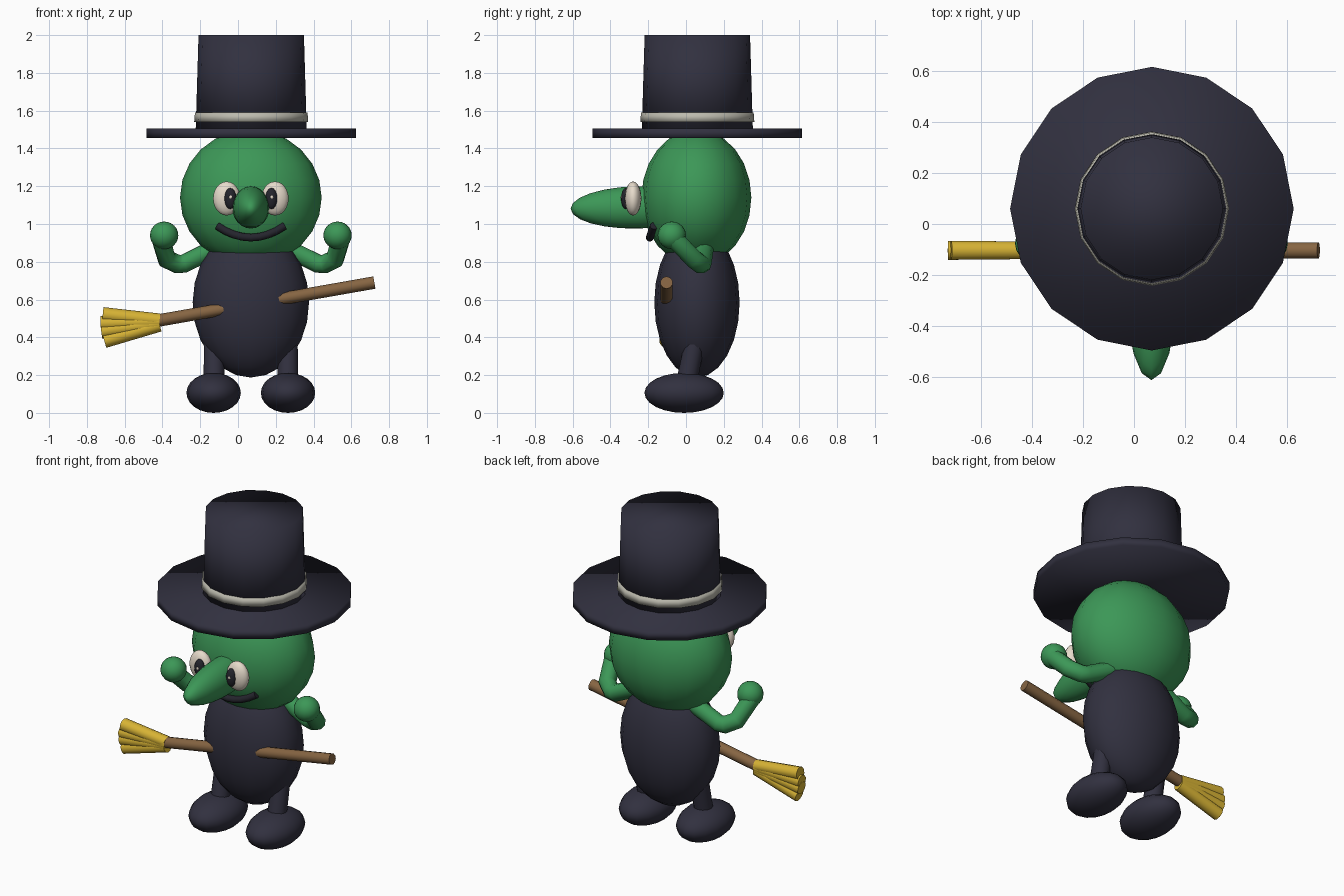
import bpy
import math
from mathutils import Vector

if "Cube" in bpy.data.objects:
    bpy.data.objects.remove(bpy.data.objects["Cube"])

CX = 0.068   # figure's middle line in x
CY = 0.058   # figure's middle in y


def material(name, rgb):
    m = bpy.data.materials.new(name)
    m.diffuse_color = (*rgb, 1)
    m.use_nodes = True
    m.node_tree.nodes["Principled BSDF"].inputs["Base Color"].default_value = m.diffuse_color
    return m


DARK = material("dark cloth", (0.031, 0.030, 0.050))
GREEN = material("green skin", (0.045, 0.31, 0.095))
CREAM = material("cream eye", (0.80, 0.71, 0.60))
BLACK = material("black", (0.018, 0.018, 0.026))
BAND = material("grey band", (0.50, 0.49, 0.42))
WOOD = material("brown wood", (0.24, 0.13, 0.055))
STRAW = material("yellow straw", (0.68, 0.45, 0.035))


def finish(ob, name, mat, smooth=True):
    ob.name = name
    ob.data.materials.append(mat)
    if smooth:
        bpy.ops.object.shade_smooth()
    return ob


def ball(name, loc, radii, mat, seg=16, rings=12, tilt=(0, 0, 0)):
    bpy.ops.mesh.primitive_uv_sphere_add(segments=seg, ring_count=rings, radius=1,
                                         location=loc, rotation=tilt)
    bpy.context.object.scale = radii
    return finish(bpy.context.object, name, mat)


def drum(name, z0, z1, r0, r1, mat, sides=16):
    bpy.ops.mesh.primitive_cone_add(vertices=sides, radius1=r0, radius2=r1, depth=z1 - z0,
                                    location=(CX + 0.002, CY + 0.002, (z0 + z1) / 2))
    return finish(bpy.context.object, name, mat)


def rod(name, a, b, r0, r1, mat, sides=10):
    a, b = Vector(a), Vector(b)
    d = b - a
    bpy.ops.mesh.primitive_cone_add(vertices=sides, radius1=r0, radius2=r1, depth=d.length,
                                    location=(a + b) / 2,
                                    rotation=d.to_track_quat('Z', 'Y').to_euler())
    ob = finish(bpy.context.object, name, mat)
    bpy.ops.object.shade_smooth_by_angle(angle=math.radians(50))
    return ob


def tube(name, pts, r, mat):
    cu = bpy.data.curves.new(name, 'CURVE')
    cu.dimensions = '3D'
    cu.bevel_depth = r
    cu.bevel_resolution = 3
    cu.use_fill_caps = True
    sp = cu.splines.new('POLY')
    sp.points.add(len(pts) - 1)
    for p, co in zip(sp.points, pts):
        p.co = (*co, 1)
    sp.use_smooth = True
    ob = bpy.data.objects.new(name, cu)
    bpy.context.collection.objects.link(ob)
    cu.materials.append(mat)
    return ob


# Body and head
ball("body", (CX, CY, 0.585), (0.308, 0.226, 0.398), DARK)
ball("head", (CX, CY - 0.003, 1.14), (0.375, 0.291, 0.36), GREEN)
ball("nose", (CX, -0.255, 1.088), (0.099, 0.356, 0.112), GREEN, tilt=(0.02, 0, 0))

# Mouth: a smiling arc
mouth = []
for i in range(9):
    t = i / 4 - 1
    mouth.append((CX + 0.178 * t, -0.192 + 0.022 * t * t, 0.928 + 0.062 * t * t))
tube("mouth", mouth, 0.021, BLACK)

# Hat
drum("hat_brim", 1.455, 1.506, 0.555, 0.555, DARK)
drum("hat_crown", 1.50, 2.0, 0.294, 0.279, DARK)
drum("hat_band", 1.54, 1.59, 0.302, 0.298, BAND)

# Paired parts
for s, side in ((-1, "left"), (1, "right")):
    def at(dx, y, z):
        return (CX + s * dx, y, z)

    # Eyes
    ball(f"eye_{side}", at(0.128, -0.28, 1.135), (0.072, 0.044, 0.09), CREAM)
    ball(f"pupil_{side}", at(0.109, -0.318, 1.135), (0.032, 0.026, 0.056), BLACK, 12, 8)
    ball(f"eye_glint_{side}", (CX + s * 0.109 + 0.002, -0.342, 1.142),
         (0.009, 0.004, 0.009), CREAM, 8, 6)

    # Arms
    tube(f"arm_{side}", [at(0.13, 0.10, 0.90), at(0.355, 0.085, 0.79), at(0.39, 0.077, 0.788),
                         at(0.446, 0.04, 0.815), at(0.475, -0.06, 0.92)], 0.051, GREEN)
    ball(f"hand_{side}", at(0.459, -0.075, 0.94), (0.075, 0.075, 0.073), GREEN)

    # Legs and feet
    rod(f"leg_{side}", at(0.195, -0.005, 0.12), at(0.195, 0.045, 0.365), 0.056, 0.053, DARK, 12)
    ball(f"foot_{side}", at(0.197, -0.01, 0.106), (0.144, 0.21, 0.106), DARK)

# Broom
rod("broom_handle", (-0.45, -0.103, 0.484), (0.722, -0.103, 0.69), 0.033, 0.033, WOOD)
for i, (x, z) in enumerate(((-0.716, 0.521), (-0.727, 0.474), (-0.724, 0.432), (-0.708, 0.382))):
    rod(f"broom_bristle_{i + 1}", (-0.415, -0.103, 0.49 - 0.008 * i), (x, -0.103, z),
        0.036, 0.039, STRAW)
